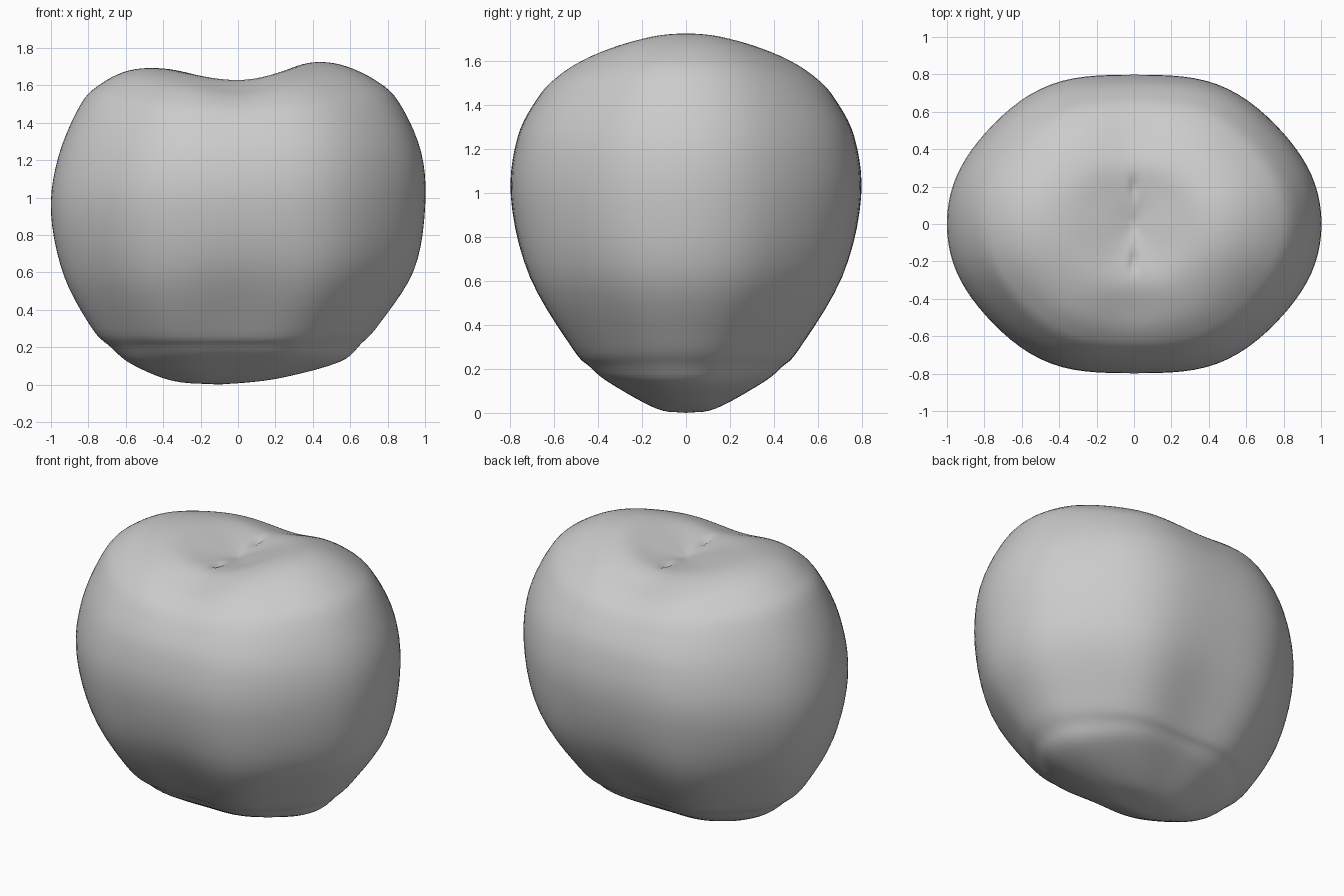
import bpy
import bmesh
from math import sin, cos, pi, exp
from mathutils import Vector

cube = bpy.data.objects.get("Cube")
if cube:
    bpy.data.objects.remove(cube, do_unlink=True)

# Meridian profiles (radial distance, height), bottom pole to top dimple
LEFT = [(-.1, 0), (-.35, .02), (-.57, .11), (-.68, .2), (-.78, .3), (-.93, .58),
        (-1, .92), (-.96, 1.22), (-.84, 1.5), (-.73, 1.61), (-.58, 1.68),
        (-.4, 1.69), (-.2, 1.65), (0, 1.59)]
RIGHT = [(-.1, 0), (.2, .03), (.54, .12), (.66, .22), (.76, .33), (.94, .61),
         (1, .94), (.98, 1.24), (.86, 1.51), (.73, 1.63), (.55, 1.71),
         (.38, 1.72), (.2, 1.66), (0, 1.59)]
FRONT = [(0, 0), (.14, .02), (.36, .14), (.45, .21), (.53, .29), (.73, .62),
         (.81, .98), (.78, 1.25), (.69, 1.43), (.61, 1.52), (.5, 1.59),
         (.34, 1.64), (.17, 1.62), (0, 1.59)]
STEPS = 5
SEGMENTS = 96


def smooth_profile(points):
    """Catmull-Rom curve through the profile points."""
    pts = [Vector(p) for p in points]
    first = pts[0] * 2 - pts[1]
    last = pts[-1] * 2 - pts[-2]
    ctrl = [first] + pts + [last]
    curve = []
    for a, b, c, d in zip(ctrl, ctrl[1:], ctrl[2:], ctrl[3:]):
        for step in range(STEPS):
            t = step / STEPS
            curve.append(b + (c - a) * t / 2
                         + (a * 2 - b * 5 + c * 4 - d) * t * t / 2
                         + (b * 3 - a - c * 3 + d) * t * t * t / 2)
    curve.append(pts[-1])
    return curve


def bell(value, centre, width):
    return exp(-((value - centre) / width) ** 2)


def surface_point(left, right, front, angle):
    """Blend the side and front meridians around the vertical axis."""
    c, s = cos(angle), sin(angle)
    side = right if c > 0 else left
    x = (left.x + right.x) / 2 + (right.x - left.x) / 2 * c
    y = front.x * s
    z = side.y * c * c + front.y * s * s
    # Soft lobes either side of the middle, strongest low down
    lobe = .022 + .028 * bell(z, .35, .3)
    y *= 1.005 + lobe * cos(6 * angle)
    if z > 1:
        # Saddle between the upper lobes
        z -= .025 * bell(x, 0, .22) * bell(abs(y), .45, .18)
        # Small pinched creases beside the top dimple
        z -= .02 * bell(x, 0, .02) * bell(abs(y), .2, .05)
    return x, y, z


# Body: rings lofted between the two poles
bm = bmesh.new()
rows = list(zip(*(smooth_profile(p) for p in (LEFT, RIGHT, FRONT))))
rings = []
for row in rows[1:-1]:
    rings.append([bm.verts.new(surface_point(*row, 2 * pi * i / SEGMENTS))
                  for i in range(SEGMENTS)])
bottom = bm.verts.new(surface_point(*rows[0], 0))
top = bm.verts.new(surface_point(*rows[-1], 0))
for i in range(SEGMENTS):
    j = (i + 1) % SEGMENTS
    for low, high in zip(rings, rings[1:]):
        bm.faces.new((low[i], low[j], high[j], high[i]))
    bm.faces.new((bottom, rings[0][j], rings[0][i]))
    bm.faces.new((top, rings[-1][i], rings[-1][j]))
for face in bm.faces:
    face.smooth = True
bmesh.ops.recalc_face_normals(bm, faces=bm.faces[:])
mesh = bpy.data.meshes.new("fruit_body")
bm.to_mesh(mesh)
bm.free()

# Plain grey surface
grey = bpy.data.materials.new("plain_grey")
grey.use_nodes = True
colour = (.6, .6, .6, 1)
grey.diffuse_color = colour
grey.node_tree.nodes["Principled BSDF"].inputs["Base Color"].default_value = colour
mesh.materials.append(grey)

body = bpy.data.objects.new("fruit_body", mesh)
bpy.context.collection.objects.link(body)
